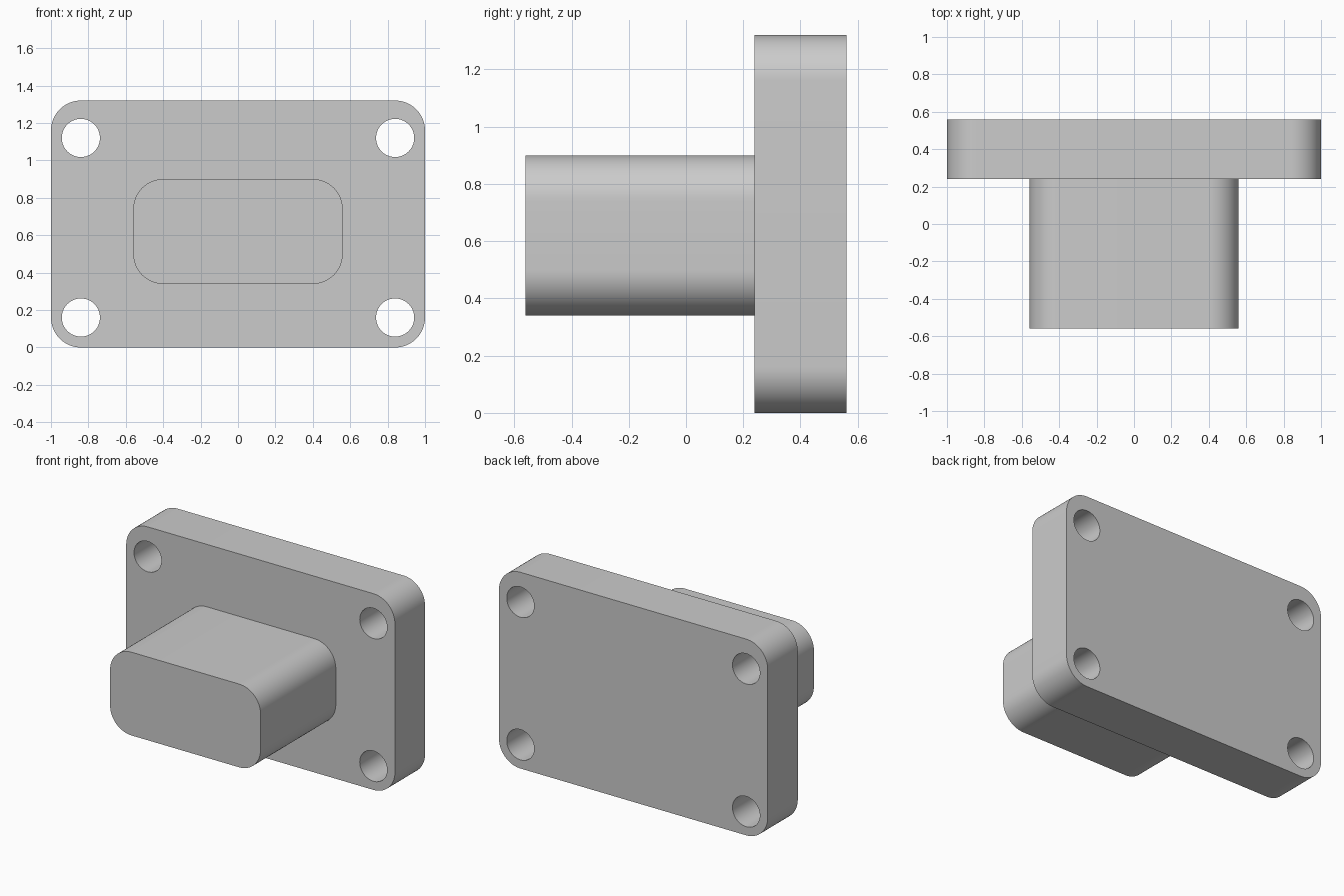
import bpy, bmesh
from math import pi, cos, sin, radians

default = bpy.data.objects.get("Cube")
if default:
    bpy.data.objects.remove(default, do_unlink=True)

grey = bpy.data.materials.new("plain_grey")
grey.use_nodes = True
colour = (0.6, 0.6, 0.6, 1)
grey.diffuse_color = colour
grey.node_tree.nodes["Principled BSDF"].inputs["Base Color"].default_value = colour

CORNER = 0.16
HOLE_RADIUS = 0.102
PLATE_FRONT, PLATE_BACK = 0.24, 0.56


def rounded_rect(half_w, z0, z1, r, steps=16):
    """Outline points in the xz plane, one arc per corner."""
    corners = [(half_w - r, z1 - r), (r - half_w, z1 - r),
               (r - half_w, z0 + r), (half_w - r, z0 + r)]
    return [(cx + r * cos(a), cz + r * sin(a))
            for i, (cx, cz) in enumerate(corners)
            for a in [(i + s / steps) * pi / 2 for s in range(steps + 1)]]


def circle(cx, cz, r, sides=64):
    return [(cx + r * cos(2 * pi * i / sides), cz + r * sin(2 * pi * i / sides))
            for i in range(sides)]


def prism(name, outlines, y0, y1):
    """Extrude closed outlines along y into one mesh object."""
    bm = bmesh.new()
    for outline in outlines:
        face = bm.faces.new([bm.verts.new((x, y0, z)) for x, z in outline])
        ext = bmesh.ops.extrude_face_region(bm, geom=[face], use_keep_orig=True)
        moved = [v for v in ext["geom"] if isinstance(v, bmesh.types.BMVert)]
        bmesh.ops.translate(bm, verts=moved, vec=(0, y1 - y0, 0))
    bmesh.ops.recalc_face_normals(bm, faces=bm.faces)
    mesh = bpy.data.meshes.new(name)
    bm.to_mesh(mesh)
    bm.free()
    mesh.materials.append(grey)
    obj = bpy.data.objects.new(name, mesh)
    bpy.context.collection.objects.link(obj)
    return obj


def select_only(obj):
    bpy.ops.object.select_all(action='DESELECT')
    obj.select_set(True)
    bpy.context.view_layer.objects.active = obj


# Mounting plate and the boss standing out of its front
plate = prism("mounting_plate", [rounded_rect(1, 0, 1.32, CORNER)], PLATE_FRONT, PLATE_BACK)
boss = prism("boss", [rounded_rect(0.56, 0.34, 0.90, CORNER)], -0.56, PLATE_FRONT)

# Four bolt holes through the plate corners
holes = [circle(x, z, HOLE_RADIUS) for x in (-0.84, 0.84) for z in (0.16, 1.12)]
cutter = prism("bolt_hole_cutter", holes, PLATE_FRONT - 0.1, PLATE_BACK + 0.1)
cutter.hide_render = True
cut = plate.modifiers.new("bolt_holes", 'BOOLEAN')
cut.operation = 'DIFFERENCE'
cut.solver = 'EXACT'
cut.object = cutter
select_only(plate)
bpy.ops.object.modifier_apply(modifier=cut.name)
bpy.data.objects.remove(cutter, do_unlink=True)

# Smooth rounds with crisp rims
for part in (plate, boss):
    select_only(part)
    bpy.ops.object.shade_smooth_by_angle(angle=radians(30))
